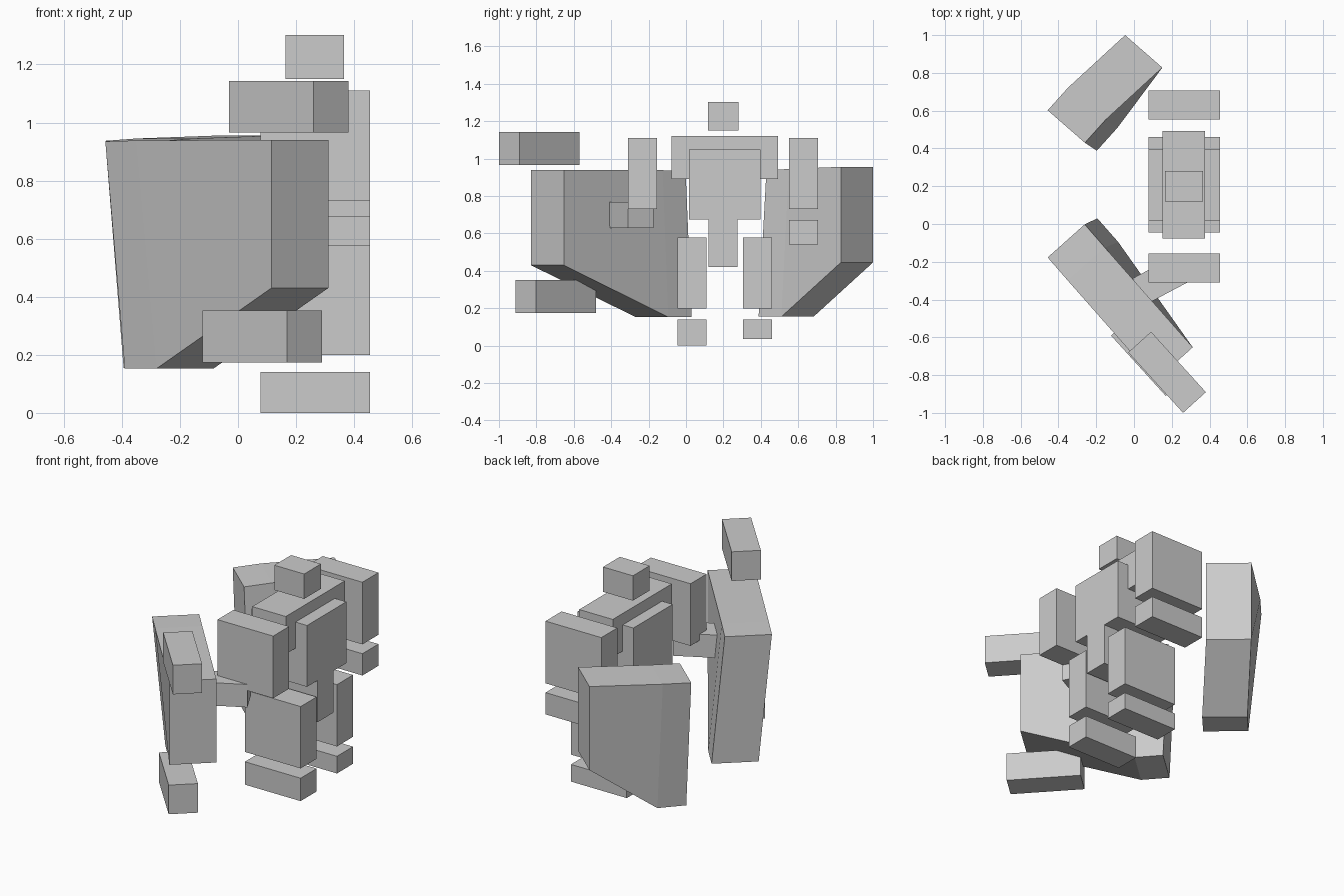
import bpy, bmesh
from math import radians
from mathutils import Matrix, Vector

if "Cube" in bpy.data.objects:
    bpy.data.objects.remove(bpy.data.objects["Cube"])


def box(name, center, size, angle=0.0):
    """Box of a given size, turned about z."""
    bm = bmesh.new()
    bmesh.ops.create_cube(bm, size=1.0)
    bmesh.ops.scale(bm, vec=size, verts=bm.verts)
    bmesh.ops.rotate(bm, cent=(0, 0, 0), matrix=Matrix.Rotation(radians(angle), 3, 'Z'), verts=bm.verts)
    return finish(name, bm, center)


def slab(name, profile, thickness):
    """Plate made by sweeping a profile loop along a thickness vector."""
    bm = bmesh.new()
    a = [bm.verts.new(p) for p in profile]
    b = [bm.verts.new(Vector(p) + Vector(thickness)) for p in profile]
    n = len(a)
    for i in range(n):
        j = (i + 1) % n
        bm.faces.new((a[i], a[j], b[j], b[i]))
    # each side is two quads creased from top_mid to bottom_corner
    for v in (a, b):
        bm.faces.new((v[0], v[1], v[4], v[5]))
        bm.faces.new((v[1], v[2], v[3], v[4]))
    bmesh.ops.recalc_face_normals(bm, faces=bm.faces)
    return finish(name, bm, (0, 0, 0))


def finish(name, bm, location):
    mesh = bpy.data.meshes.new(name)
    bm.to_mesh(mesh)
    bm.free()
    obj = bpy.data.objects.new(name, mesh)
    obj.location = location
    bpy.context.collection.objects.link(obj)
    return obj


def span(name, y0, y1, z0, z1, x0=0.078, x1=0.455):
    """Axis-aligned box given by its limits."""
    return box(name, ((x0 + x1) / 2, (y0 + y1) / 2, (z0 + z1) / 2), (x1 - x0, y1 - y0, z1 - z0))


# Head and body
span("head", 0.118, 0.28, 1.15, 1.302, 0.163, 0.365)
span("shoulders", -0.077, 0.493, 0.89, 1.12, 0.15, 0.377)
span("torso", 0.017, 0.397, 0.675, 1.05)
span("pelvis", 0.12, 0.275, 0.42, 0.675)

# Arms and legs
for side, arm_y, leg_y in (("left", -0.31, -0.045), ("right", 0.552, 0.306)):
    span(side + "_arm", arm_y, arm_y + 0.155, 0.73, 1.11)
    span(side + "_leg", leg_y, leg_y + 0.155, 0.20, 0.578)
span("left_foot", -0.045, 0.11, 0.0, 0.14)
span("right_foot", 0.306, 0.461, 0.035, 0.14)

# Hands, the left one turned into the plate
span("right_hand", 0.552, 0.707, 0.54, 0.673)
box("left_hand", (0.079, -0.33, 0.698), (0.375, 0.155, 0.14), 28)

# Large side plates
slab("left_plate",
     [(-0.457, -0.177, 0.935), (-0.35, -0.30, 0.938), (0.115, -0.828, 0.94),
      (0.115, -0.828, 0.43), (-0.28, -0.27, 0.153), (-0.39, -0.145, 0.153)],
     (0.196, 0.175, 0))
slab("right_plate",
     [(-0.26, 0.43, 0.937), (-0.152, 0.55, 0.945), (0.15, 0.828, 0.956),
      (0.15, 0.828, 0.445), (-0.087, 0.51, 0.155), (-0.197, 0.388, 0.155)],
     (-0.197, 0.172, 0))

# Turned blocks attached to the left plate
box("upper_block", (0.175, -0.785, 1.054), (0.432, 0.163, 0.178), -47.8)
box("lower_block", (0.084, -0.696, 0.263), (0.432, 0.163, 0.178), -47.8)
